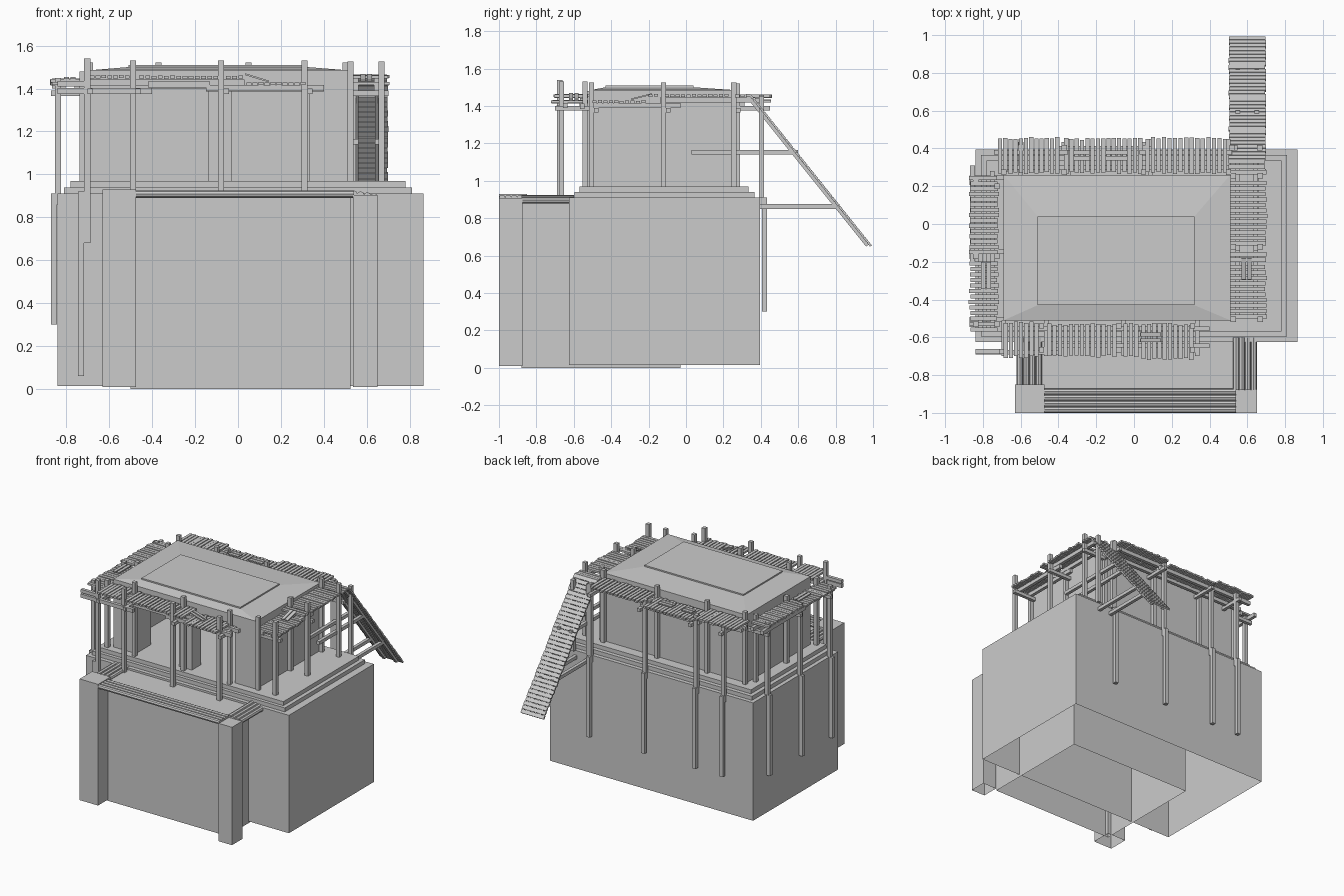
import bpy, bmesh, math, random
from mathutils import Matrix, Vector

if "Cube" in bpy.data.objects:
    bpy.data.objects.remove(bpy.data.objects["Cube"])
random.seed(4)


def add_box(bm, x0, x1, y0, y1, z0, z1, rot=None, open_bottom=False):
    c = Vector(((x0 + x1) / 2, (y0 + y1) / 2, (z0 + z1) / 2))
    m = Matrix.Translation(c)
    if rot:
        m = m @ rot
    m = m @ Matrix.Diagonal((x1 - x0, y1 - y0, z1 - z0, 1))
    vs = bmesh.ops.create_cube(bm, size=1, matrix=m)['verts']
    if open_bottom:
        low = [f for f in {f for v in vs for f in v.link_faces} if f.normal.z < -0.9
               or f.calc_center_median().z < z0 + 1e-4]
        bmesh.ops.delete(bm, geom=low, context='FACES_ONLY')


def finish(name, bm):
    me = bpy.data.meshes.new(name)
    bm.to_mesh(me)
    bm.free()
    ob = bpy.data.objects.new(name, me)
    bpy.context.collection.objects.link(ob)
    return ob


def boxes(name, items, open_bottom=False):
    bm = bmesh.new()
    for b in items:
        add_box(bm, *b, open_bottom=open_bottom)
    return finish(name, bm)


# Masonry: main block, front terrace and its corner piers (open undersides)
boxes("main_block", [(-.84, .865, -.625, .395, .015, .91)], True)
boxes("front_terrace", [(-.5, .525, -.88, -.03, 0, .895)], True)
boxes("corner_piers", [(-.63, -.475, -1, -.85, .01, .93),
                       (.535, .65, -1, -.875, .01, .905)], True)
boxes("plinth_steps", [(-.81, .81, -.595, .365, .90, .94),
                       (-.78, .78, -.57, .335, .93, .97)])

# Terrace edging made of round logs
bm = bmesh.new()


def log(p, q, r=.017):
    p, q = Vector(p), Vector(q)
    d = q - p
    m = Matrix.Translation((p + q) / 2) @ d.to_track_quat('Z', 'Y').to_matrix().to_4x4()
    bmesh.ops.create_cone(bm, cap_ends=True, segments=8, radius1=r, radius2=r,
                          depth=d.length, matrix=m)


for i in range(4):
    log((-.48, -.887 - i * .032, .908), (.54, -.887 - i * .032, .908))
    log((-.505 - i * .033, -.86, .90), (-.505 - i * .033, -.6, .90))
    log((.54 + i * .031, -.88, .908 - i * .004), (.54 + i * .031, -.6, .908 - i * .004))
finish("terrace_edge_logs", bm)

# House: hollow shell with two wide front openings
boxes("house_walls", [
    (-.69, .51, .23, .26, .96, 1.41),
    (-.69, -.66, -.5, .25, .96, 1.41),
    (.48, .51, -.5, .25, .96, 1.41),
    (-.69, -.5, -.51, -.33, .96, 1.41),
    (-.14, -.03, -.51, -.40, .96, 1.41),
    (.33, .51, -.51, -.33, .96, 1.41)])

# Gently hipped roof with a raised panel
bm = bmesh.new()
rings = [(-.69, .51, -.51, .26, 1.40), (-.69, .51, -.51, .26, 1.485),
         (-.51, .32, -.43, .04, 1.50), (-.51, .32, -.43, .04, 1.51)]
pts = [[bm.verts.new(p) for p in ((a, c, z), (b, c, z), (b, d, z), (a, d, z))]
       for a, b, c, d, z in rings]
bm.faces.new(pts[0][::-1])
bm.faces.new(pts[-1])
for lo, hi in zip(pts, pts[1:]):
    for i in range(4):
        j = (i + 1) % 4
        bm.faces.new((lo[i], lo[j], hi[j], hi[i]))
finish("roof", bm)


def planks(name, along, a0, a1, b0, b1, z, slope=0, gaps=()):
    """Row of loose planks laid across a walkway that runs along one axis."""
    bm = bmesh.new()
    n = round((a1 - a0) / .0285)
    step = (a1 - a0) / n
    for i in range(n):
        a = a0 + i * step
        if any(g - .014 < a + step / 2 < g + .014 for g in gaps):
            continue
        lo, hi = b0 + random.uniform(-.006, .006), b1 + random.uniform(-.006, .006)
        zz = z + slope * i / n + random.uniform(-.002, .002)
        s = (a, a + .022)
        add_box(bm, *(s + (lo, hi) if along == 'x' else (lo, hi) + s), zz, zz + .014)
    finish(name, bm)


# Walkway decks on the four sides
planks("front_deck_left", 'x', -.69, -.50, -.705, -.52, 1.448)
planks("front_deck_middle", 'x', -.46, .03, -.70, -.53, 1.445, gaps=(-.08,))
planks("front_deck_right", 'x', .04, .32, -.715, -.53, 1.415)
planks("back_deck_left", 'x', -.72, -.39, .27, .455, 1.445)
planks("back_deck_middle", 'x', -.37, .05, .27, .45, 1.42)
planks("back_deck_right", 'x', .06, .50, .27, .455, 1.445)
planks("left_deck_back", 'y', -.16, .26, -.87, -.72, 1.43)
planks("left_deck_front", 'y', -.57, -.19, -.87, -.72, 1.415)
planks("right_deck_back", 'y', -.20, .35, .505, .70, 1.448, gaps=(-.12, .25))
planks("right_deck_front", 'y', -.50, -.21, .505, .70, 1.415)

# Short patch boards bridging the deck level changes
bm = bmesh.new()
for s in (-.015, .015):
    add_box(bm, .03, .145, -.61 + s, -.59 + s, 1.446, 1.454,
            Matrix.Rotation(math.radians(17), 4, 'Y'))
    for x0, x1 in ((-.32, -.235), (-.15, -.035)):
        add_box(bm, x0, x1, .352 + s, .375 + s, 1.446, 1.455)
    add_box(bm, -.795 + s, -.772 + s, -.345, -.2, 1.444, 1.453)
    add_box(bm, .585 + s, .608 + s, -.295, -.18, 1.446, 1.454,
            Matrix.Rotation(math.radians(14), 4, 'X'))
finish("patch_boards", bm)


def posts(name, items, w=.014):
    boxes(name, [(x - w, x + w, y - w, y + w, a, b) for x, y, a, b in items])


# Posts standing on the terrace and plinth
posts("front_posts", [(x, y, .89 if y < -.6 else .94, 1.53)
                      for x in (-.49, -.08, .31) for y in (-.665, -.54)])
posts("front_left_post", [(-.702, -.675, .68, 1.54), (-.730, -.675, .06, .92)])
posts("right_posts", [(x, y, .94, 1.525) for x in (.525, .668)
                      for y in (-.505, -.12, .255)])
posts("back_inner_posts", [(x, .275, .94, 1.52) for x in (-.69, -.37, .05, .5)])
posts("left_inner_posts", [(-.725, y, .94, 1.48) for y in (-.53, -.17, .2)])

# Outer posts that hang down the wall, each spliced from two lengths
for x in (-.6, -.37, .06, .52):
    posts("back_outer_post", [(x, .403, .86, 1.46), (x, .42, .30, .91)])
for y in (-.53, -.17, .22):
    posts("left_outer_post", [(-.838, y, .86, 1.45), (-.856, y, .30, .91)])

# Long bearer beams below the decks
bm = bmesh.new()
for x0, x1, y, z in ((-.84, -.40, -.68, 1.375), (-.42, -.13, -.645, 1.405),
                     (-.15, .40, -.645, 1.388), (-.69, .03, -.555, 1.415),
                     (-.15, .40, -.555, 1.385), (-.74, -.35, .38, 1.415),
                     (-.40, .1, .40, 1.39), (.03, .52, .38, 1.415),
                     (-.72, .5, .30, 1.395)):
    add_box(bm, x0, x1, y - .012, y + .012, z, z + .028)
for y0, y1, x, z in ((-.50, -.03, .645, 1.388), (-.50, -.03, .55, 1.388),
                     (-.14, .36, .645, 1.418), (-.14, .36, .55, 1.418),
                     (-.57, -.12, -.815, 1.388), (-.2, .31, -.855, 1.40),
                     (-.57, .28, -.75, 1.388)):
    add_box(bm, x - .012, x + .012, y0, y1, z, z + .028)
finish("bearer_beams", bm)

# Short cross beams tying inner and outer posts
bm = bmesh.new()
for x in (-.69, -.465, -.055, .335):
    add_box(bm, x - .012, x + .012, -.70, -.51, 1.375, 1.40)
for x in (-.60, -.345, .085, .50):
    add_box(bm, x - .012, x + .012, .25, .45, 1.375, 1.40)
for y in (-.48, -.095, .28):
    add_box(bm, .50, .70, y - .012, y + .012, 1.365, 1.39)
for y in (-.505, -.145, .245):
    add_box(bm, -.87, -.69, y - .012, y + .012, 1.365, 1.39)
add_box(bm, -.84, -.69, -.687, -.663, 1.41, 1.435)
finish("cross_beams", bm)

# Ramp of planks at the back right with rails and struts
bm = bmesh.new()
top, foot = Vector((.6, .34, 1.462)), Vector((.6, .99, .65))
d = foot - top
tilt = Matrix.Rotation(math.atan2(d.z, d.y), 4, 'X')
n = 34
for i in range(n):
    c = top + d * ((i + .5) / n)
    e = random.uniform(-.003, .003)
    add_box(bm, .503 + e, .697 + e, c.y - .0135, c.y + .0135, c.z - .006, c.z + .006, tilt)
c = (top + d * .98 + top) / 2
for x in (.55, .65):
    add_box(bm, x - .012, x + .012, c.y - .008 - d.length / 2.03, c.y - .008 + d.length / 2.03,
            c.z - .02, c.z, tilt)
finish("ramp", bm)
boxes("ramp_struts", [b for x in (.55, .65) for b in (
    (x - .012, x + .012, .03, .60, 1.14, 1.165),
    (x - .012, x + .012, .38, .82, .85, .875))])
posts("ramp_posts", [(.535, .403, .91, 1.45), (.665, .403, .91, 1.45)])
